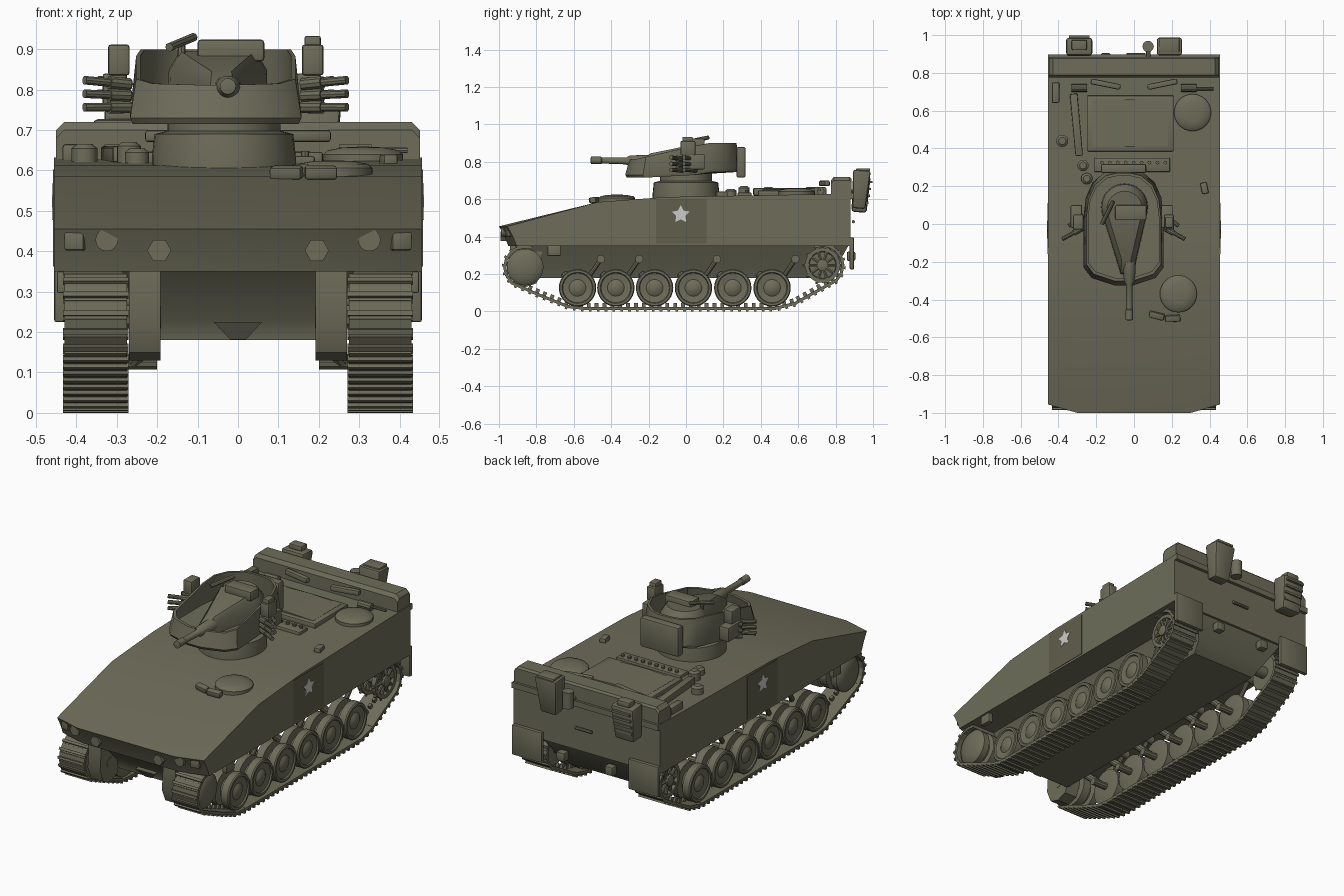
import bpy, bmesh, math
from mathutils import Vector, Matrix


def material(name, rgb):
    m = bpy.data.materials.new(name)
    m.diffuse_color = (*rgb, 1)
    return m


OLIVE = material("olive_drab", (0.155, 0.152, 0.102))
PLATE = material("dark_olive_plate", (0.115, 0.113, 0.072))
WHITE = material("marking_white", (0.60, 0.60, 0.58))


def finish(name, bm, mat):
    bmesh.ops.recalc_face_normals(bm, faces=bm.faces)
    me = bpy.data.meshes.new(name)
    bm.to_mesh(me)
    bm.free()
    me.materials.append(mat)
    ob = bpy.data.objects.new(name, me)
    bpy.context.collection.objects.link(ob)
    return ob


def loft(name, rings, mat=OLIVE):
    bm = bmesh.new()
    vs = [[bm.verts.new(p) for p in r] for r in rings]
    n = len(rings[0])
    for a, b in zip(vs, vs[1:]):
        for i in range(n):
            j = (i + 1) % n
            bm.faces.new((a[i], a[j], b[j], b[i]))
    bm.faces.new(vs[0])
    bm.faces.new(vs[-1])
    return finish(name, bm, mat)


def prism_x(name, pts, x0, x1, mat=OLIVE):
    return loft(name, [[(x, y, z) for y, z in pts] for x in (x0, x1)], mat)


def box(name, lo, hi, mat=OLIVE, bevel=0.0, rot=(0, 0, 0), taper=1.0):
    lo, hi = Vector(lo), Vector(hi)
    size = hi - lo
    bm = bmesh.new()
    bmesh.ops.create_cube(bm, size=1)
    for v in bm.verts:
        k = taper if v.co.z < 0 else 1
        v.co = Vector((v.co.x * k * size.x, v.co.y * k * size.y, v.co.z * size.z))
    if bevel:
        bmesh.ops.bevel(bm, geom=bm.edges[:], offset=bevel, segments=2, profile=0.5, affect='EDGES')
    ob = finish(name, bm, mat)
    ob.location = (lo + hi) / 2
    ob.rotation_euler = rot
    return ob


def lathe(name, p, axis, profile, seg=24, mat=OLIVE):
    """Turn (distance along axis, radius) pairs round an axis through p."""
    p = Vector(p)
    q = Vector(axis).to_track_quat('Z', 'Y')
    ring = lambda d, r: [p + q @ Vector((r * math.cos(t), r * math.sin(t), d))
                         for t in (2 * math.pi * i / seg for i in range(seg))]
    return loft(name, [ring(d, r) for d, r in profile], mat)


def rod(name, a, b, r, seg=10, r2=None):
    d = Vector(b) - Vector(a)
    return lathe(name, a, d, [(0, r), (d.length, r if r2 is None else r2)], seg)


# Upper hull: side profile lofted across the width, front corners swept back
prof = [(-0.95, 0.35), (-0.97, 0.40), (-1.0, 0.455), (-0.47, 0.585), (-0.1, 0.612), (0.88, 0.63), (0.88, 0.35)]
hull = loft("hull", [[(x, y + (sweep if y < -0.9 else 0), z) for y, z in prof]
                     for x, sweep in ((-0.456, 0.045), (-0.3, 0), (0.3, 0), (0.456, 0.045))])
# Lower hull: narrows to the belly, sloped front and rear
loft("lower_hull", [
    [(-w, y0, z), (w, y0, z), (w, y1, z), (-w, y1, z)]
    for w, y0, y1, z in ((0.20, -0.79, 0.74, 0.18), (0.22, -0.80, 0.80, 0.23), (0.29, -0.92, 0.87, 0.355))])
loft("belly_keel", [[(-0.06, y, 0.225), (0.06, y, 0.225), (0.02, y + 0.03, 0.182), (-0.02, y + 0.03, 0.182)]
                    for y in (-0.83, -0.7)])

# Nose details
for s in (-1, 1):
    rod("round_headlight", (s * 0.325, -0.94, 0.428), (s * 0.325, -0.988, 0.428), 0.028, 16)
    box("square_headlight", (s * 0.40 - 0.025, -0.965, 0.402), (s * 0.40 + 0.025, -0.91, 0.452), bevel=0.006, rot=(0, 0, s * 0.25))
    rod("towing_lug", (s * 0.195, -0.95, 0.402), (s * 0.195, -0.992, 0.402), 0.03, 6)

# Running gear, repeated on both sides
wheel_y = [-0.58, -0.375, -0.168, 0.04, 0.25, 0.46]
arc = lambda y, z, a0, a1: [(y + 0.107 * math.cos(math.radians(a)), z + 0.107 * math.sin(math.radians(a)))
                            for a in range(a0, a1, 8)]
path = arc(-0.86, 0.237, 70, 245)
path += [(-0.79, 0.09), (-0.63, 0.026), (-0.55, 0.017), (0.48, 0.017), (0.58, 0.042)]
path += arc(0.73, 0.247, -55, 115)


def track(x):
    """Lay flat links with grousers and guide teeth along the path."""
    bm = bmesh.new()
    pitch, left = 0.042, 0.021
    for a, b in zip(path, path[1:]):
        a, b = Vector((0, *a)), Vector((0, *b))
        t = (b - a).normalized()
        out = Vector((0, t.z, -t.y))
        pos, length = left, (b - a).length
        while pos < length:
            c = a + t * pos + Vector((x, 0, 0))
            for off, tan, w, l, h in ((0, 0, 0.155, pitch * 1.05, 0.016), (0.010, 0.008, 0.162, 0.014, 0.014),
                                      (-0.016, 0, 0.016, 0.02, 0.024)):
                m = Matrix((Vector((w, 0, 0)), t * l, out * h)).transposed().to_4x4()
                m.translation = c + out * off + t * tan
                bmesh.ops.create_cube(bm, size=1, matrix=m)
            pos += pitch
        left = pos - length
    finish("track", bm, OLIVE)


road = [(-0.065, 0.03), (-0.065, 0.085), (-0.06, 0.1), (-0.018, 0.1), (-0.014, 0.06), (0.014, 0.06), (0.018, 0.1),
        (0.058, 0.1), (0.064, 0.095), (0.064, 0.083), (0.057, 0.079), (0.052, 0.045), (0.060, 0.032), (0.066, 0.012)]
for s in (-1, 1):
    ax = (s, 0, 0)
    track(s * 0.352)
    for y in wheel_y:
        lathe("road_wheel", (s * 0.352, y, 0.126), ax, road, 28)
        rod("axle", (s * 0.2, y, 0.126), (s * 0.33, y, 0.126), 0.02)
        rod("swing_arm", (s * 0.26, y, 0.126), (s * 0.21, y - 0.07, 0.2), 0.02)
    for i in (0, 1, 3, 5):
        y = wheel_y[i]
        rod("damper", (s * 0.30, y + 0.05, 0.17), (s * 0.31, y + 0.125, 0.28), 0.013)
        rod("damper_mount", (s * 0.25, y + 0.125, 0.28), (s * 0.335, y + 0.125, 0.28), 0.022, 12)
    # front wheel: domed disc
    lathe("front_wheel", (s * 0.352, -0.86, 0.237), ax, [(-0.065, 0.05), (-0.06, 0.098), (-0.015, 0.098), (-0.01, 0.07),
          (0.01, 0.07), (0.015, 0.098), (0.05, 0.098), (0.062, 0.085), (0.072, 0.05), (0.076, 0.012)], 28)
    rod("front_wheel_axle", (s * 0.19, -0.86, 0.237), (s * 0.33, -0.86, 0.237), 0.03)
    # rear sprocket: two toothed rings, hub and spokes
    c = Vector((s * 0.352, 0.73, 0.247))
    for dx in (-0.045, 0.045):
        o = c + Vector((s * dx, 0, 0))
        hub = o + Vector((s * 0.003, 0, 0))
        lathe("sprocket_disc", o, ax, [(-0.014, 0.03), (-0.014, 0.094), (0.012, 0.094), (0.012, 0.074), (-0.004, 0.07),
                                       (-0.004, 0.03), (0.02, 0.03), (0.026, 0.012)], 28)
        for k in range(10):
            d = Vector((0, math.cos(k * math.pi / 5), math.sin(k * math.pi / 5)))
            rod("sprocket_spoke", hub + d * 0.03, hub + d * 0.076, 0.009, 6)
            rod("sprocket_tooth", o + d * 0.088, o + d * 0.106, 0.011, 6, 0.006)
    rod("sprocket_shaft", (s * 0.19, 0.73, 0.247), (s * 0.40, 0.73, 0.247), 0.032, 14)
    # final drive housing beside the front wheel
    prism_x("final_drive", [(-0.94, 0.352), (-0.95, 0.22), (-0.92, 0.15), (-0.86, 0.13), (-0.80, 0.15),
                            (-0.77, 0.22), (-0.77, 0.352)], s * 0.192, s * 0.27)
    # fender parts
    x0, x1 = sorted((s * 0.42, s * 0.448))
    box("side_step", (x0, -0.74, 0.297), (x1, -0.67, 0.35), bevel=0.004)
    x0, x1 = sorted((s * 0.27, s * 0.455))
    box("rear_mud_flap", (x0, 0.875, 0.225), (x1, 0.898, 0.395), bevel=0.005)
    # painted side panel with a plain star
    prism_x("side_panel", [(-0.16, 0.362), (0.11, 0.362), (0.11, 0.602), (-0.16, 0.602)], s * 0.452, s * 0.4585, PLATE)
    star = [(-0.028 + (0.05, 0.026)[k % 2] * math.sin(k * math.pi / 5),
             0.518 + (0.05, 0.026)[k % 2] * math.cos(k * math.pi / 5)) for k in range(10)]
    prism_x("star_marking", star, s * 0.457, s * 0.4605, WHITE)
    box("tow_hook", (s * 0.15 - 0.025, 0.86, 0.27), (s * 0.15 + 0.025, 0.905, 0.32), bevel=0.008)

# Rear roof stowage bin, chamfered, with rear lip
loft("rear_stowage_bin", [[(-0.45, y, 0.625), (0.45, y, 0.625), (0.45, y, z - 0.02), (0.43, y, z), (-0.43, y, z),
                           (-0.45, y, z - 0.02)] for y, z in ((0.775, 0.70), (0.79, 0.72), (0.875, 0.72), (0.885, 0.71))])
box("rear_lip", (-0.455, 0.87, 0.60), (0.455, 0.898, 0.632))
for s in (-1, 1):
    box("bin_clamp", (s * 0.15 - 0.08, 0.725, 0.67), (s * 0.15 + 0.08, 0.755, 0.70), bevel=0.008, rot=(0, 0, s * 0.2))
    rod("bin_bracket", (s * 0.29 - 0.04, 0.72, 0.645), (s * 0.29 + 0.04, 0.72, 0.645), 0.02)
rod("tool_handle", (0.25, 0.715, 0.65), (0.42, 0.715, 0.65), 0.007, 8)
# Rear-hung containers, leaning slightly outwards
box("rear_container_right", (0.12, 0.885, 0.55), (0.255, 0.98, 0.755), bevel=0.012, rot=(-0.08, 0, 0), taper=0.72)
box("rear_container_lid", (0.135, 0.91, 0.75), (0.24, 0.985, 0.765), bevel=0.004)
box("rear_can_left", (-0.36, 0.885, 0.53), (-0.22, 0.98, 0.725), bevel=0.014, rot=(-0.08, 0, 0), taper=0.85)
box("rear_can_cap", (-0.33, 0.92, 0.72), (-0.25, 0.975, 0.752), bevel=0.008)
for k in range(4):
    y = 0.965 + k * 0.0075
    box("can_rib", (-0.345, y - 0.03, 0.575 + k * 0.037), (-0.235, y + 0.01, 0.587 + k * 0.037))
rod("rear_roll", (0.075, 0.94, 0.61), (0.075, 0.94, 0.70), 0.03, 12)
rod("roll_bracket", (0.075, 0.88, 0.64), (0.075, 0.94, 0.64), 0.012, 8)
rod("rear_door_handle", (-0.04, 0.895, 0.48), (0.06, 0.895, 0.48), 0.009, 8)

# Roof hatches
box("troop_hatch", (-0.25, 0.385, 0.615), (0.21, 0.68, 0.646), bevel=0.006)
loft("hatch_panel", [[(x, y, z) for x, z in ((-0.22, 0.63), (-0.22, 0.647), (-0.02, 0.655), (0.18, 0.647), (0.18, 0.63))]
                     for y in (0.41, 0.66)])
dome = [(-0.03, 0.098), (0.012, 0.098), (0.022, 0.088), (0.029, 0.05), (0.031, 0.01)]
lathe("rear_round_hatch", (0.31, 0.59, 0.628), (0, 0, 1), dome, 32)
lathe("driver_hatch", (0.235, -0.37, 0.594), (0, 0, 1), dome, 32)
for x, y, r in ((0.12, -0.485, 0.25), (0.205, -0.5, -0.05)):
    box("driver_periscope", (x - 0.04, y - 0.017, 0.58), (x + 0.04, y + 0.017, 0.61), bevel=0.006, rot=(0.2, 0, -r))
# Roof fittings
box("cross_bar", (-0.21, 0.275, 0.61), (0.19, 0.35, 0.636), bevel=0.006)
for k in range(9):
    lathe("bar_stud", (-0.17 + k * 0.042, 0.325, 0.63), (0, 0, 1), [(0, 0.01), (0.018, 0.01)], 8)
box("stowed_plank", (-0.325, 0.36, 0.62), (-0.285, 0.69, 0.66), bevel=0.006, rot=(0, 0, 0.09))
box("roof_box", (-0.435, 0.64, 0.62), (-0.395, 0.75, 0.665), bevel=0.008)
for x, y, r, h in ((-0.38, 0.44, 0.032, 0.04), (-0.27, 0.31, 0.03, 0.045), (-0.25, 0.24, 0.03, 0.03)):
    lathe("roof_vent", (x, y, 0.615), (0, 0, 1), [(0, r), (h, r), (h + 0.01, r * 0.6)], 16)
box("roof_catch", (0.355, 0.16, 0.61), (0.39, 0.22, 0.64), bevel=0.006, rot=(0, 0, 0.2))

# Turret ring and open-topped shell, floor stepping up towards the back
CX = -0.055
lathe("turret_ring", (-0.035, 0, 0.60), (0, 0, 1), [(0, 0.178), (0.035, 0.178), (0.09, 0.172), (0.098, 0.14), (0.15, 0.14)], 36)
half = [(0.05, -0.325), (0.17, -0.285), (0.212, -0.23), (0.212, 0.04), (0.2, 0.14), (0.165, 0.22), (0.10, 0.275), (0.035, 0.29)]
outline = half + [(-x, y) for x, y in reversed(half)]
rim = lambda y: 0.812 + 0.088 * min(1, max(0, (y + 0.3) / 0.42))
floor = lambda y: 0.715 + 0.03 * min(1, max(0, (y + 0.05) / 0.19))
ring = lambda k, zf: [(CX + x * k, y * k, zf(y)) for x, y in outline]
loft("turret_shell", [ring(0.97, floor), ring(1.0, lambda y: floor(y) + 0.015), ring(0.93, rim),
                      ring(0.88, rim), ring(0.91, lambda y: 0.765)])
box("turret_rear_panel", (CX - 0.12, 0.27, 0.715), (CX + 0.12, 0.318, 0.88), bevel=0.01)


# Gun housing: round at the back, pointed at the front
def tear(k, zr, zf):
    pts = [(0.125 * math.cos(math.radians(a)), 0.09 + 0.125 * math.sin(math.radians(a))) for a in range(-15, 196, 15)]
    pts += [(-0.02, -0.27), (0.045, -0.27)]
    return [(-0.05 + x * k, 0.05 + (y - 0.05) * k, zr if y > 0 else zf) for x, y in pts]


loft("gun_housing", [tear(1, 0.74, 0.74), tear(0.97, 0.85, 0.80), tear(0.75, 0.895, 0.845)])
box("sight_block", (-0.10, 0.02, 0.87), (0.065, 0.10, 0.924), bevel=0.008)
lathe("gun_barrel", (-0.025, -0.20, 0.802), (0, -1, 0.02), [(0, 0.035), (0.1, 0.03), (0.12, 0.018), (0.25, 0.016),
      (0.255, 0.02), (0.308, 0.02), (0.31, 0.01)], 16)
# Small roof weapon
rod("roof_weapon_post", (-0.14, 0.06, 0.86), (-0.14, 0.06, 0.915), 0.01, 8)
rod("roof_weapon", (-0.17, 0.0, 0.905), (-0.11, 0.12, 0.93), 0.011, 8)

# Turret side sights and splayed smoke tubes
for s in (-1, 1):
    x = CX + s * 0.24
    box("side_sight", (x - 0.027, -0.03, 0.835), (x + 0.027, 0.05, 0.912), bevel=0.008)
    box("side_bracket", (x - 0.04, -0.02, 0.76), (x + 0.02, 0.10, 0.84), bevel=0.006)
    for z in (0.762, 0.790, 0.818):
        for y in (-0.02, 0.05):
            a = Vector((CX + s * 0.215, y, z - 0.005))
            b = Vector((CX + s * (0.325 if y < 0 else 0.29), y - 0.06, 0.79 + (z - 0.79) * 1.2))
            rod("smoke_tube", a, b, 0.011)
            rod("smoke_tube_base", a, a.lerp(b, 0.45), 0.016)
box("right_sight_cap", (0.165, -0.02, 0.90), (0.205, 0.035, 0.933), bevel=0.005)

# Smooth shading with crisp edges; the hull is softly shaded all over
bpy.ops.object.select_all(action='SELECT')
bpy.context.view_layer.objects.active = bpy.context.selected_objects[0]
bpy.ops.object.shade_smooth_by_angle(angle=math.radians(35))
bpy.ops.object.select_all(action='DESELECT')
hull.select_set(True)
bpy.context.view_layer.objects.active = hull
bpy.ops.object.shade_smooth_by_angle(angle=math.radians(100))
